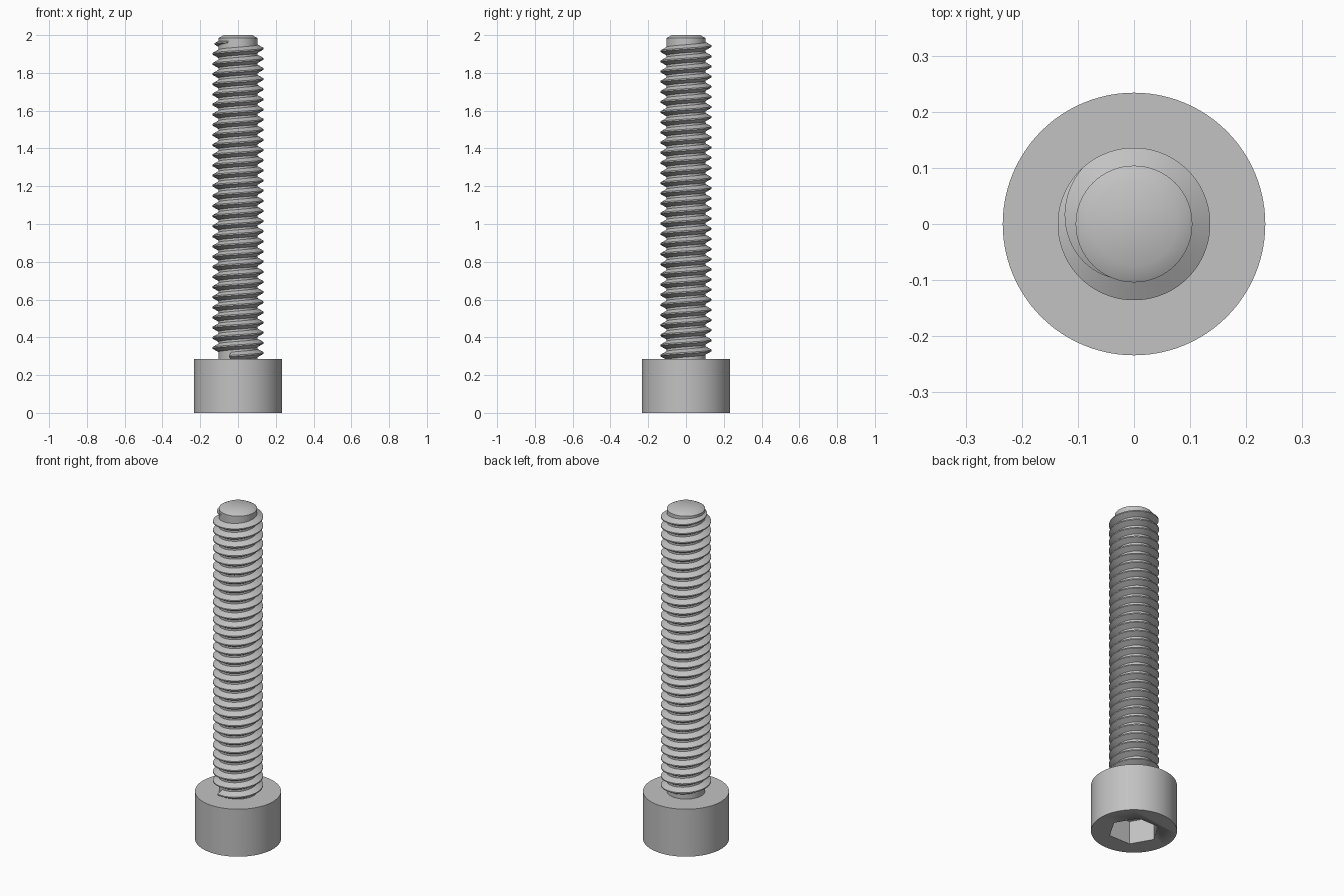
import bpy, bmesh, math

if "Cube" in bpy.data.objects:
    bpy.data.objects.remove(bpy.data.objects["Cube"])

HEAD_R, HEAD_H = 0.234, 0.285
ROOT_R, CREST_R = 0.104, 0.136
PITCH = 0.0537
SEG = 64

steel = bpy.data.materials.new("steel_grey")
steel.diffuse_color = (0.54, 0.54, 0.54, 1)
steel.use_nodes = True
steel.node_tree.nodes["Principled BSDF"].inputs["Base Color"].default_value = steel.diffuse_color


def finish(name, bm, angle=30):
    """Turn a bmesh into a named object, smooth except at sharp edges."""
    bmesh.ops.recalc_face_normals(bm, faces=bm.faces)
    mesh = bpy.data.meshes.new(name)
    bm.to_mesh(mesh)
    bm.free()
    obj = bpy.data.objects.new(name, mesh)
    bpy.context.collection.objects.link(obj)
    mesh.materials.append(steel)
    bpy.ops.object.select_all(action='DESELECT')
    obj.select_set(True)
    bpy.context.view_layer.objects.active = obj
    bpy.ops.object.shade_smooth_by_angle(angle=math.radians(angle))
    return obj


def lathe(bm, profile, sides):
    """Stack of rings from (radius, z) pairs, capped at both ends."""
    rings = [[bm.verts.new((r * math.cos(2 * math.pi * i / sides),
                            r * math.sin(2 * math.pi * i / sides), z))
              for i in range(sides)] for r, z in profile]
    for a, b in zip(rings, rings[1:]):
        for i in range(sides):
            j = (i + 1) % sides
            bm.faces.new((a[i], a[j], b[j], b[i]))
    bm.faces.new(rings[0][::-1])
    bm.faces.new(rings[-1])


# Cylindrical head with a hexagonal socket cut into its underside
bm = bmesh.new()
lathe(bm, [(HEAD_R, 0), (HEAD_R, HEAD_H)], 96)
head = finish("head", bm)
bm = bmesh.new()
lathe(bm, [(0.141, -0.05), (0.141, 0.14)], 6)
cutter = finish("socket_cutter", bm)
cutter.hide_render = True
cut = head.modifiers.new("socket", 'BOOLEAN')
cut.operation = 'DIFFERENCE'
cut.solver = 'EXACT'
cut.object = cutter
bpy.context.view_layer.objects.active = head
bpy.ops.object.modifier_apply(modifier=cut.name)
bpy.data.objects.remove(cutter)

# Shank core with a chamfered tip
bm = bmesh.new()
lathe(bm, [(ROOT_R, 0.2), (ROOT_R, 1.984), (0.075, 2.0)], SEG)
finish("shank", bm)

# Right-handed helical thread, fading out just below the tip
END_ANGLE = math.radians(250)
END_Z = 1.955 + PITCH * 70 / 360
TURNS = int((END_Z - 0.25) / PITCH)
FADE = SEG // 3
bm = bmesh.new()
rows = []
steps = TURNS * SEG
for s in range(steps + 1):
    back = steps - s
    ang = END_ANGLE - 2 * math.pi * back / SEG
    z = END_Z - PITCH * back / SEG
    k = min(1.0, back / FADE)
    top = ROOT_R - 0.001 + (CREST_R - ROOT_R + 0.001) * k
    half = PITCH / 16 + (CREST_R - ROOT_R) * math.tan(math.radians(30)) * k
    section = [(ROOT_R - 0.001, -half), (top, -PITCH / 16),
               (top, PITCH / 16), (ROOT_R - 0.001, half)]
    rows.append([bm.verts.new((r * math.cos(ang), r * math.sin(ang), z + dz))
                 for r, dz in section])
for a, b in zip(rows, rows[1:]):
    for i in range(3):
        bm.faces.new((a[i], b[i], b[i + 1], a[i + 1]))
finish("thread", bm)
